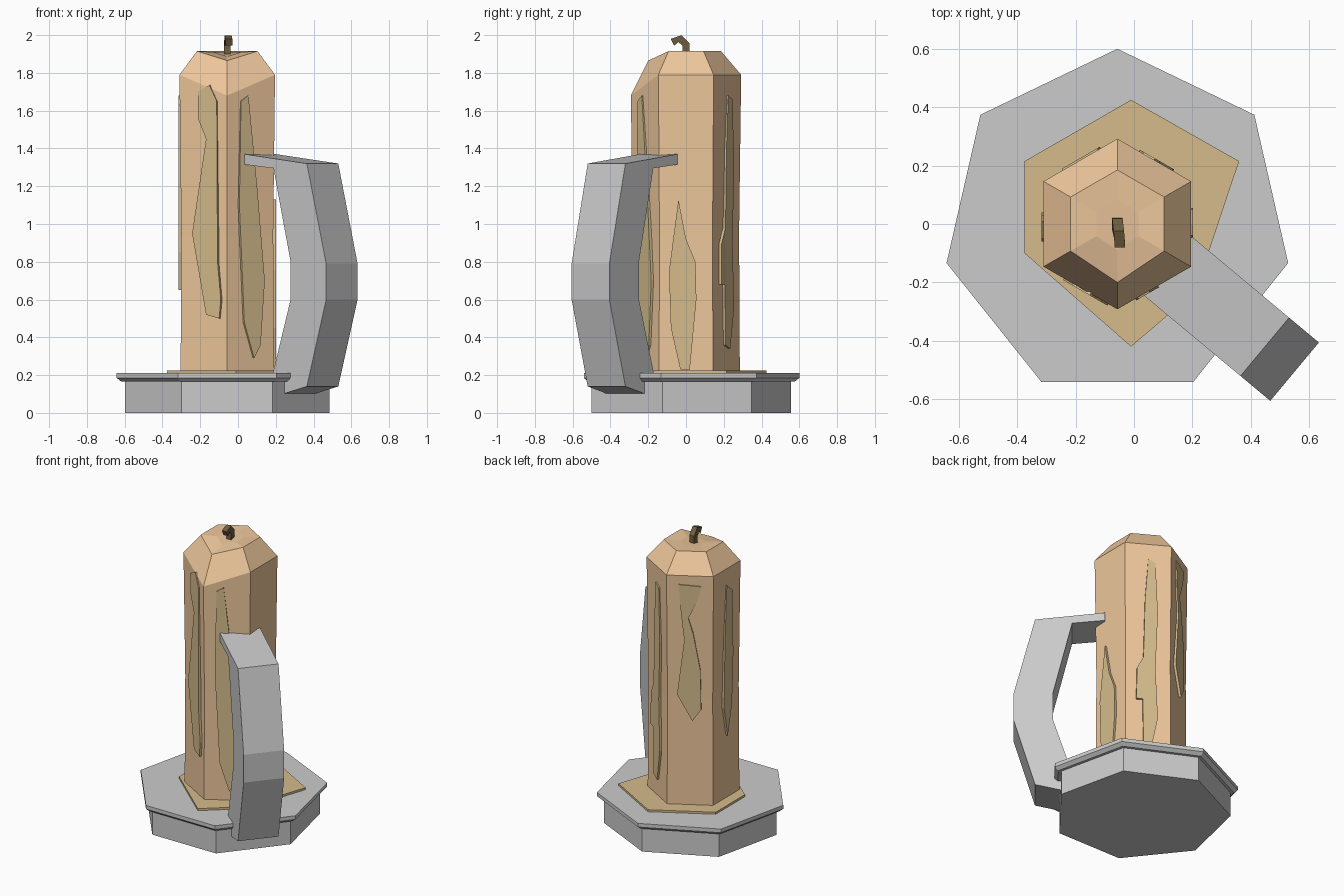
import bpy, bmesh
from math import sin, cos, radians, pi
from mathutils import Vector

if "Cube" in bpy.data.objects:
    bpy.data.objects.remove(bpy.data.objects["Cube"])

CX = -0.057  # axis of candle and dish


def material(name, rgb):
    m = bpy.data.materials.new(name)
    m.diffuse_color = (*rgb, 1)
    m.use_nodes = True
    m.node_tree.nodes["Principled BSDF"].inputs["Base Color"].default_value = m.diffuse_color
    return m


WAX = material("wax", (0.85, 0.57, 0.33))
DRIP = material("drip_wax", (0.66, 0.50, 0.26))
BURNT = material("burnt", (0.16, 0.11, 0.05))


def loft(name, rings, mat=None):
    """Skin equal-sized rings of points and cap both ends."""
    bm = bmesh.new()
    vs = [[bm.verts.new(p) for p in ring] for ring in rings]
    n = len(vs[0])
    for a, b in zip(vs, vs[1:]):
        for i in range(n):
            j = (i + 1) % n
            bm.faces.new((a[i], a[j], b[j], b[i]))
    bm.faces.new(vs[0][::-1])
    bm.faces.new(vs[-1])
    bmesh.ops.recalc_face_normals(bm, faces=bm.faces)
    me = bpy.data.meshes.new(name)
    bm.to_mesh(me)
    bm.free()
    ob = bpy.data.objects.new(name, me)
    bpy.context.collection.objects.link(ob)
    if mat:
        me.materials.append(mat)
    return ob


def ring(n, r, z):
    """Regular n-gon with its first corner at the back (+y)."""
    return [Vector((CX + r * cos(pi / 2 + 2 * pi * i / n),
                    r * sin(pi / 2 + 2 * pi * i / n), z)) for i in range(n)]


# seven-sided dish with an overhanging rim
loft("holder_dish", [ring(7, r, z) for r, z in
                     [(0.555, 0), (0.555, 0.165), (0.575, 0.165), (0.6, 0.185), (0.6, 0.21)]])

# pool of melted wax
pool = [(-0.01, 0.425), (-0.375, 0.215), (-0.375, -0.1),
        (-0.01, -0.42), (0.21, -0.232), (0.36, 0.215)]
loft("wax_pool", [[(x, y, z) for x, y in pool] for z in (0.2, 0.224)], DRIP)

# six-sided candle, slightly waisted, melted lower at the front corner
rings = [ring(6, r, z) for r, z in
         [(0.285, 0.215), (0.281, 0.95), (0.292, 1.79), (0.185, 1.915)]]
rings[2][3].z = 1.68
rings[3][3] = Vector((CX, -0.2, 1.865))
rings.append([Vector((CX, 0, 1.905)).lerp(p, 0.45) for p in rings[3]])
loft("candle_body", rings, WAX)

# bent wick
path = [(-0.057, 0, 1.88, 0), (-0.057, 0, 1.95, 15),
        (-0.052, -0.032, 1.981, 65), (-0.048, -0.072, 1.962, 115)]
sections = []
for x, y, z, tilt in path:
    t = radians(tilt)
    up = Vector((0, cos(t), sin(t))) * 0.02
    side = Vector((0.018, 0, 0))
    c = Vector((x, y, z))
    sections.append([c + side + up, c - side + up, c - side - up, c + side - up])
loft("wick", sections, BURNT)

# strap handle: side profile (radius, height) extruded across its width
profile = [(0.225, 1.37), (0.657, 1.32), (0.79, 0.79), (0.79, 0.6), (0.657, 0.14),
           (0.45, 0.09), (0.41, 0.17), (0.545, 0.6), (0.545, 0.8), (0.427, 1.295), (0.225, 1.315)]
out = Vector((cos(radians(-39.8)), sin(radians(-39.8)), 0))
across = Vector((-out.y, out.x, 0))
loft("handle", [[Vector((CX, 0, z)) + out * r + across * w for r, z in profile]
                for w in (-0.13, 0.13)])

# thin wax runs: outline (offset along face, height) on the face at each angle
runs = [
    (-120, [(-0.03, 1.70), (0.04, 1.735), (0.085, 1.65), (0.09, 0.8), (0.11, 0.6),
            (0.10, 0.5), (0.02, 0.52), (-0.065, 0.95), (0.02, 1.45), (-0.03, 1.56)]),
    (-60, [(-0.065, 1.65), (-0.02, 1.68), (0, 1.5), (0.035, 1.18), (0.08, 0.7),
           (0.055, 0.36), (0.015, 0.29), (-0.045, 0.48), (-0.075, 1.1)]),
    (0, [(-0.04, 1.13), (0, 0.92), (0.05, 0.8), (0.055, 0.6), (0.02, 0.23),
         (-0.03, 0.23), (-0.08, 0.45), (-0.09, 0.75)]),
    (60, [(0, 1.68), (0.045, 1.66), (0.06, 1.3), (0.045, 0.9), (0.06, 0.55), (0.02, 0.34),
          (-0.03, 0.36), (-0.035, 0.68), (-0.075, 0.68), (-0.07, 0.9), (-0.03, 0.98), (-0.02, 1.4)]),
    (120, [(-0.07, 1.73), (0.07, 1.72), (0.045, 1.62), (-0.01, 1.5), (0.02, 1.4), (0.065, 1.15),
           (0.07, 0.88), (0.015, 0.8), (-0.08, 0.98), (-0.035, 1.35), (-0.055, 1.53)]),
    (180, [(-0.01, 1.68), (0.05, 1.63), (0.06, 1.2), (0.045, 0.85), (0, 0.65),
           (-0.04, 0.85), (-0.03, 1.3)]),
]
for k, (deg, outline) in enumerate(runs):
    n = Vector((cos(radians(deg)), sin(radians(deg)), 0))
    t = Vector((-n.y, n.x, 0))
    loft(f"wax_run_{k + 1}", [[Vector((CX, 0, z)) + n * d + t * u for u, z in outline]
                              for d in (0.23, 0.259)], DRIP)
